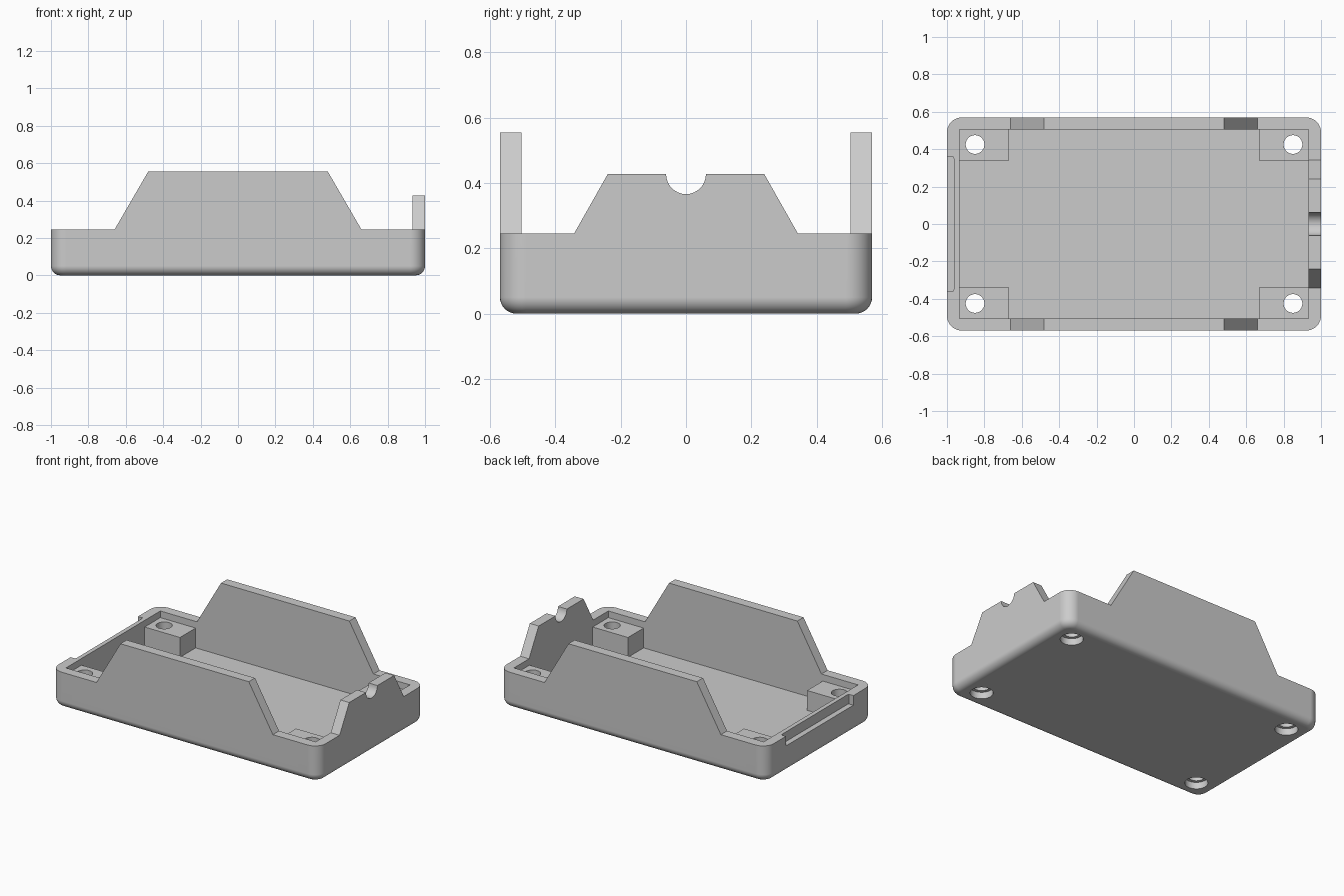
import bpy, bmesh, math
from mathutils import Matrix, Vector

cube = bpy.data.objects.get("Cube")
if cube:
    bpy.data.objects.remove(cube, do_unlink=True)

LX, LY = 1.0, 0.57          # half length and half width
WALL, RIM = 0.066, 0.245    # wall thickness and rim height
FLOOR, BOSS = 0.066, 0.2    # floor and screw boss heights
IX, IY = LX - WALL, LY - WALL

grey = bpy.data.materials.new("plain grey")
grey.use_nodes = True
grey.diffuse_color = (0.6, 0.6, 0.6, 1)
grey.node_tree.nodes["Principled BSDF"].inputs["Base Color"].default_value = grey.diffuse_color


def make_object(name, bm):
    bmesh.ops.recalc_face_normals(bm, faces=bm.faces)
    mesh = bpy.data.meshes.new(name)
    bm.to_mesh(mesh)
    bm.free()
    mesh.materials.append(grey)
    obj = bpy.data.objects.new(name, mesh)
    bpy.context.scene.collection.objects.link(obj)
    return obj


def box_mesh(lo, hi):
    bm = bmesh.new()
    bmesh.ops.create_cube(bm, size=1)
    lo, hi = Vector(lo), Vector(hi)
    for v in bm.verts:
        v.co = (lo + hi) / 2 + v.co * (hi - lo)
    return bm


def box(name, lo, hi):
    return make_object(name, box_mesh(lo, hi))


def prism(name, points, depth):
    bm = bmesh.new()
    face = bm.faces.new([bm.verts.new(p) for p in points])
    moved = bmesh.ops.extrude_face_region(bm, geom=[face])["geom"]
    bmesh.ops.translate(bm, vec=depth, verts=[v for v in moved if isinstance(v, bmesh.types.BMVert)])
    return make_object(name, bm)


def cylinder(name, x, y, z0, z1, radius):
    bm = bmesh.new()
    bmesh.ops.create_cone(bm, cap_ends=True, segments=40, radius1=radius, radius2=radius,
                          depth=z1 - z0, matrix=Matrix.Translation((x, y, (z0 + z1) / 2)))
    return make_object(name, bm)


def combine(target, other, operation):
    mod = target.modifiers.new(operation.lower(), 'BOOLEAN')
    mod.object, mod.operation, mod.solver = other, operation, 'EXACT'
    bpy.context.view_layer.objects.active = target
    bpy.ops.object.modifier_apply(modifier=mod.name)
    bpy.data.objects.remove(other, do_unlink=True)


# Tray body with rounded corners and a rounded lower edge
bm = box_mesh((-LX, -LY, 0), (LX, LY, RIM))
upright = [e for e in bm.edges if abs(e.verts[0].co.z - e.verts[1].co.z) > 0.1]
bmesh.ops.bevel(bm, geom=upright, offset=0.08, segments=10, profile=0.5, affect='EDGES')
lower = [e for e in bm.edges if all(v.co.z < 0.001 for v in e.verts)]
bmesh.ops.bevel(bm, geom=lower, offset=0.05, segments=8, profile=0.5, affect='EDGES')
tray = make_object("enclosure_tray", bm)

# Tall side panels
base = RIM - 0.1
outline = [(-0.66, base), (-0.66, RIM), (-0.48, 0.555), (0.48, 0.555), (0.66, RIM), (0.66, base)]
for side in (-1, 1):
    panel = prism("side_panel", [(x, side * LY, z) for x, z in outline], (0, -side * 0.1, 0))
    combine(tray, panel, 'UNION')

# End panel with a round cable notch
top, notch = 0.427, 0.061
outline = [(-0.343, base), (-0.343, RIM), (-0.24, top)]
for i in range(17):
    a = math.pi * (1 + i / 16)
    outline.append((notch * math.cos(a), top + notch * math.sin(a)))
outline += [(0.24, top), (0.343, RIM), (0.343, base)]
panel = prism("end_panel", [(LX, y, z) for y, z in outline], (-0.1, 0, 0))
combine(tray, panel, 'UNION')

# Hollow inside, leaving a block in each corner
for lo_x, lo_y, z in ((IX, IY, BOSS), (0.67, IY, FLOOR), (IX, 0.337, FLOOR)):
    combine(tray, box("cavity", (-lo_x, -lo_y, z), (lo_x, lo_y, 1)), 'DIFFERENCE')

# Recess along the outer rim of the open end
recess = [(-LX - 0.05, -0.36), (-0.968, -0.36), (-0.963, -0.35),
          (-0.963, 0.35), (-0.968, 0.36), (-LX - 0.05, 0.36)]
combine(tray, prism("rim_recess", [(x, y, RIM - 0.065) for x, y in recess], (0, 0, 0.2)), 'DIFFERENCE')

# Screw holes with wider pockets underneath
for x in (-0.85, 0.85):
    for y in (-0.425, 0.425):
        combine(tray, cylinder("screw_hole", x, y, -0.1, 0.4, 0.05), 'DIFFERENCE')
        combine(tray, cylinder("screw_pocket", x, y, -0.1, 0.045, 0.07), 'DIFFERENCE')

bpy.ops.object.select_all(action='DESELECT')
tray.select_set(True)
bpy.context.view_layer.objects.active = tray
bpy.ops.object.shade_smooth_by_angle(angle=math.radians(30))
weighted = tray.modifiers.new("even_shading", 'WEIGHTED_NORMAL')
weighted.keep_sharp = True
